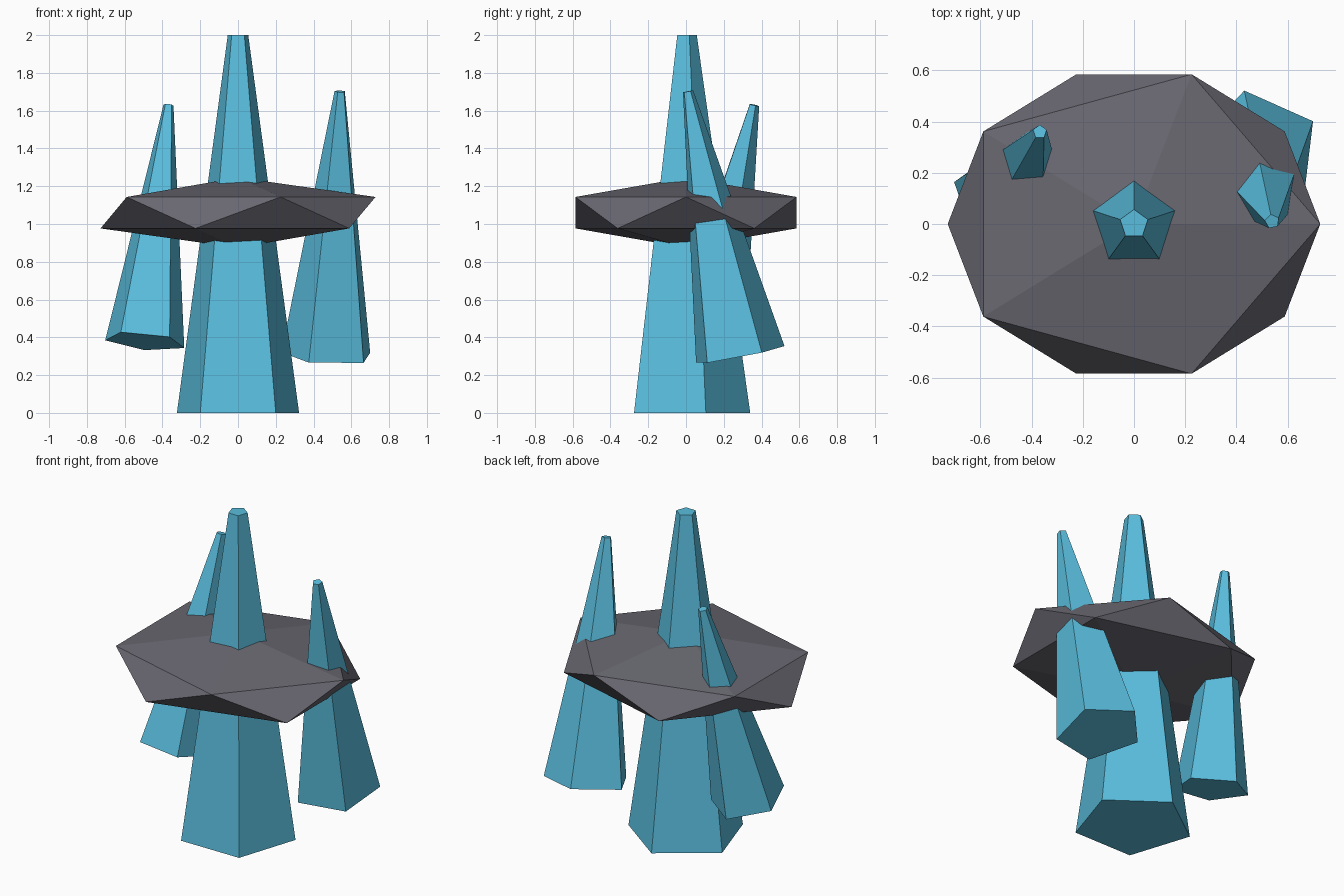
import bpy
from mathutils import Matrix, Vector

if "Cube" in bpy.data.objects:
    bpy.data.objects.remove(bpy.data.objects["Cube"], do_unlink=True)


def make_material(name, colour):
    mat = bpy.data.materials.new(name)
    mat.use_nodes = True
    mat.diffuse_color = (*colour, 1)
    mat.node_tree.nodes["Principled BSDF"].inputs["Base Color"].default_value = (*colour, 1)
    return mat


crystal_blue = make_material("crystal blue", (0.102, 0.515, 0.73))
rock_grey = make_material("rock grey", (0.141, 0.138, 0.165))


def crystal(name, base, tip, base_radius, tip_radius, twist=0.0):
    """Five-sided tapered shard running from base centre to tip centre."""
    base, tip = Vector(base), Vector(tip)
    axis = tip - base
    bpy.ops.mesh.primitive_cone_add(vertices=5, radius1=base_radius,
                                    radius2=tip_radius, depth=axis.length)
    obj = bpy.context.object
    obj.name = name
    lean = Vector((0, 0, 1)).rotation_difference(axis).to_matrix().to_4x4()
    obj.matrix_world = (Matrix.Translation((base + tip) / 2) @ lean
                        @ Matrix.Rotation(twist, 4, "Z"))
    obj.data.materials.append(crystal_blue)
    return obj


# Upright central shard and two leaning side shards
crystal("main_crystal", (0, 0, 0), (0, 0, 2), 0.34, 0.057)
crystal("right_crystal", (-0.493, 0.095, 0.378), (-0.368, 0.36, 1.63), 0.221, 0.028)
crystal("left_crystal", (0.48, 0.279, 0.305), (0.54, 0.01, 1.702), 0.252, 0.029, twist=0.2)

# Flattened faceted rock slab around the shards
bpy.ops.mesh.primitive_ico_sphere_add(subdivisions=1, radius=1, location=(0, 0, 1.06))
rock = bpy.context.object
rock.name = "rock_slab"
rock.scale = (0.814, 0.688, 0.186)
rock.data.materials.append(rock_grey)
